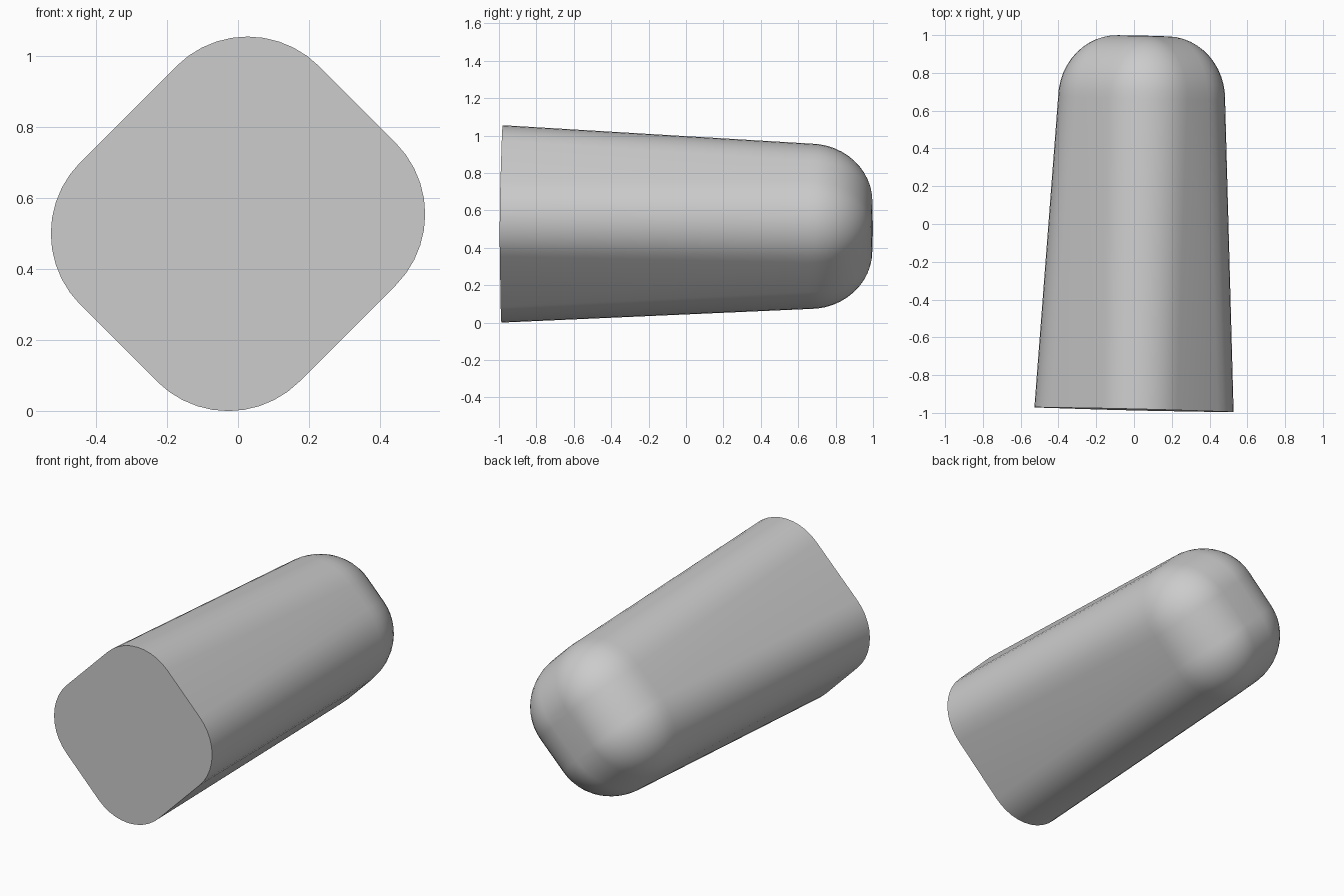
import bpy, bmesh
from math import sin, cos, pi, radians
from mathutils import Matrix, Vector

cube = bpy.data.objects.get("Cube")
if cube:
    bpy.data.objects.remove(cube, do_unlink=True)

CORNER_STEPS = 10
CAP_STEPS = 12

grey = bpy.data.materials.new("plain grey")
grey.use_nodes = True
grey.diffuse_color = (0.6, 0.6, 0.6, 1)
grey.node_tree.nodes["Principled BSDF"].inputs["Base Color"].default_value = (0.6, 0.6, 0.6, 1)


def rounded_ring(bm, y, half_u, half_v, radius):
    """Rounded rectangle across the body axis, counter-clockwise in u, v."""
    ring = []
    for quarter, (su, sv) in enumerate([(1, 1), (-1, 1), (-1, -1), (1, -1)]):
        for i in range(CORNER_STEPS + 1):
            a = (quarter + i / CORNER_STEPS) * pi / 2
            u = su * (half_u - radius) + radius * cos(a)
            v = sv * (half_v - radius) + radius * sin(a)
            ring.append(bm.verts.new((u, y, v)))
    return ring


# Sections: open front, start of the cap, then the quarter-round cap
length, cap_depth, r = 1.98, 0.335, 0.31
back_u, back_v = 0.42, 0.387
sections = [(0, 0.4755, 0.437, 0.284)]
for i in range(CAP_STEPS + 1):
    a = i / CAP_STEPS * pi / 2
    inset = r * (1 - cos(a))
    sections.append((length - cap_depth * (1 - sin(a)),
                     back_u - inset, back_v - inset, r * cos(a)))

bm = bmesh.new()
rings = [rounded_ring(bm, *s) for s in sections]
for lower, upper in zip(rings, rings[1:]):
    n = len(lower)
    for i in range(n):
        j = (i + 1) % n
        bm.faces.new((lower[i], lower[j], upper[j], upper[i]))
front = bm.faces.new(rings[0])
back = bm.faces.new(rings[-1])
bmesh.ops.remove_doubles(bm, verts=bm.verts, dist=0.0005)
bmesh.ops.recalc_face_normals(bm, faces=bm.faces)

# Quarter-turned body, leaning slightly off the y axis
axis = Vector((0.0245, 1, -0.0077)).normalized()
lean = Vector((0, 1, 0)).rotation_difference(axis).to_matrix().to_4x4()
bm.transform(Matrix.Translation((0, -0.983, 0.5275)) @ lean
             @ Matrix.Rotation(radians(-45), 4, 'Y'))

mesh = bpy.data.meshes.new("rounded_body")
bm.to_mesh(mesh)
bm.free()
mesh.materials.append(grey)
body = bpy.data.objects.new("rounded_body", mesh)
bpy.context.collection.objects.link(body)

# Smooth shading with a crisp front rim
bpy.context.view_layer.objects.active = body
body.select_set(True)
bpy.ops.object.shade_smooth_by_angle(angle=radians(30))
